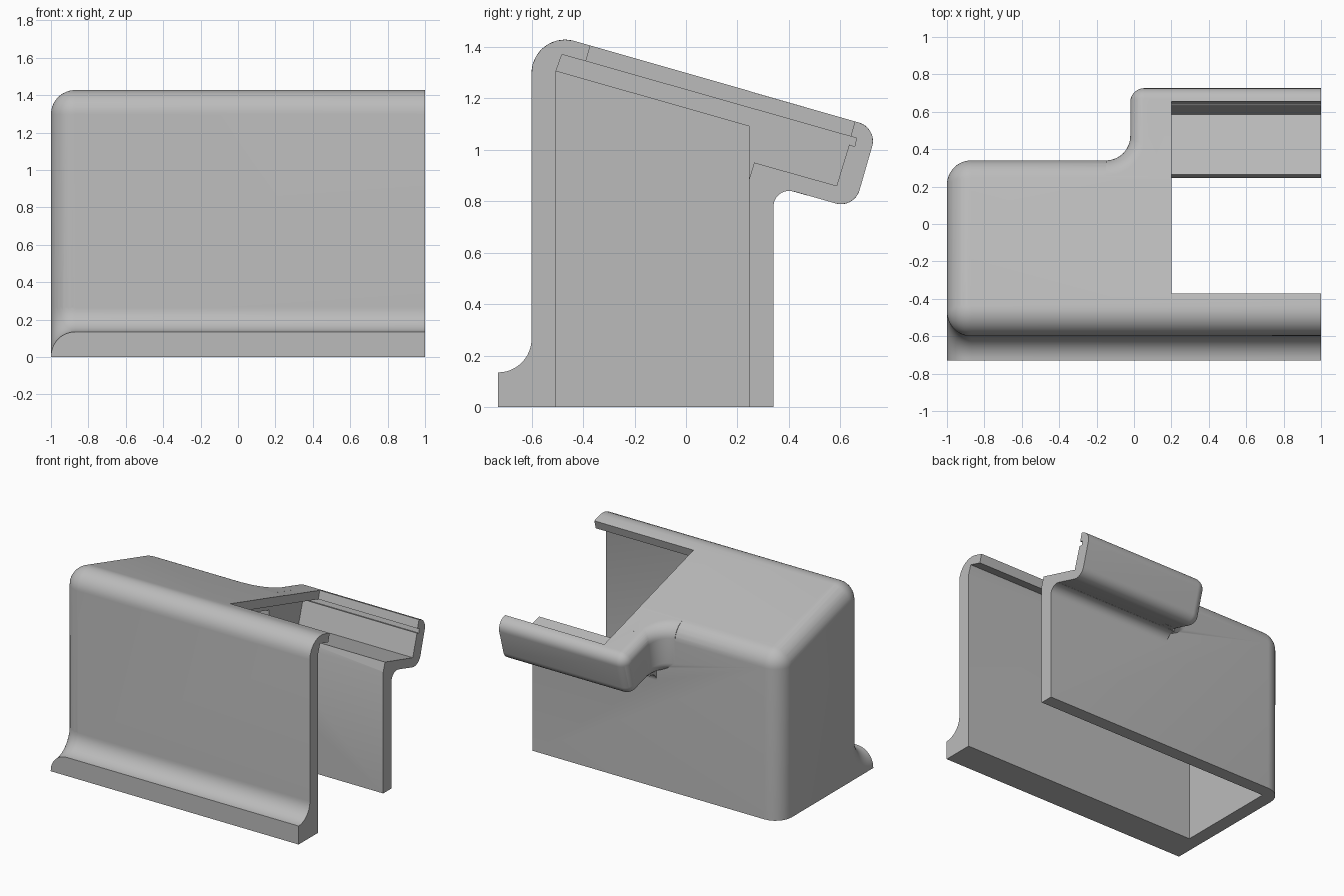
import bpy, bmesh
from math import sin, cos, pi, radians

if "Cube" in bpy.data.objects:
    bpy.data.objects.remove(bpy.data.objects["Cube"])

ARC = 12


def top_z(y):
    """Height of the sloping roof."""
    return 1.41 - 0.2855 * (y + 0.39)


def finish(name, bm):
    bmesh.ops.recalc_face_normals(bm, faces=bm.faces)
    mesh = bpy.data.meshes.new(name)
    bm.to_mesh(mesh)
    bm.free()
    obj = bpy.data.objects.new(name, mesh)
    bpy.context.collection.objects.link(obj)
    return obj


def loft(name, rings):
    """Skin a list of equal-length closed rings and cap both ends."""
    bm = bmesh.new()
    loops = [[bm.verts.new(p) for p in ring] for ring in rings]
    n = len(loops[0])
    for a, b in zip(loops, loops[1:]):
        for i in range(n):
            j = (i + 1) % n
            bm.faces.new((a[i], a[j], b[j], b[i]))
    bm.faces.new(loops[0])
    bm.faces.new(loops[-1])
    return finish(name, bm)


def prism(name, profile, x0, x1):
    return loft(name, [[(x, y, z) for y, z in profile] for x in (x0, x1)])


def arc(cu, cv, r, a0, a1):
    steps = [radians(a0 + (a1 - a0) * i / ARC) for i in range(ARC + 1)]
    return [(cu + r * cos(a), cv + r * sin(a)) for a in steps]


def hull(name, points):
    bm = bmesh.new()
    for p in points:
        bm.verts.new(p)
    bmesh.ops.remove_doubles(bm, verts=bm.verts, dist=0.0005)
    res = bmesh.ops.convex_hull(bm, input=bm.verts)
    loose = [v for v in bm.verts if not v.link_faces]
    bmesh.ops.delete(bm, geom=loose, context='VERTS')
    bmesh.ops.dissolve_limit(bm, angle_limit=0.002, verts=bm.verts, edges=bm.edges)
    return finish(name, bm)


def ball(x, y, z, r):
    n = 4 * ARC
    return [(x + r * sin(pi * i / (n // 2)) * cos(2 * pi * j / n),
             y + r * sin(pi * i / (n // 2)) * sin(2 * pi * j / n),
             z + r * cos(pi * i / (n // 2)))
            for i in range(n // 2 + 1) for j in range(n)]


def rim_yz(x, y, z, r):
    return [(x, y + u, z + v) for u, v in arc(0, 0, r, 0, 180) + arc(0, 0, r, 180, 360)]


def boolean(target, tool, operation):
    mod = target.modifiers.new(operation, 'BOOLEAN')
    mod.object = tool
    mod.operation = operation
    mod.solver = 'EXACT'
    bpy.context.view_layer.objects.active = target
    bpy.ops.object.modifier_apply(modifier=mod.name)
    bpy.data.objects.remove(tool)


# Main housing: rounded block with sloping roof
R = 0.13
drop = R * 1.04
points = []
for y in (-0.6 + R, 0.34 - R):
    z = top_z(y) - drop
    points += ball(-1 + R, y, z, R) + rim_yz(1, y, z, R)
    points += [(-1 + R + u, y + v, 0) for u, v in arc(0, 0, R, 90, 270)]
points += [(1, -0.6, 0), (1, 0.34, 0)]
housing = hull("housing", points)

# Rear overhang
r = 0.075
points = []
for y, z in ((0.651, 1.034), (0.602, 0.864)):
    for dy in (0, -0.45):
        yy, zz = y + dy, z - 0.2855 * dy - 0.0005
        points += ball(-0.02 + r, yy, zz, r) + rim_yz(1, yy, zz, r)
overhang = hull("overhang", points)

# Concave corner where the overhang leaves the rear wall
rings = []
er = 0.08
steps = [90 * i / 8 for i in range(9)]
layers = [(er * (1 - sin(radians(a))), er * (1 - cos(radians(a)))) for a in reversed(steps)]
layers += [(0.341 - d, o) for d, o in reversed(layers)]
for depth, inset in layers:
    plan = arc(-0.15, 0.47, 0.13 + inset, -90, 0)
    plan += [(0.12, 0.47), (0.12, 0.2), (-0.15, 0.2)]
    rings.append([(x, y, top_z(y) - depth - 0.001) for x, y in plan])
corner = loft("overhang_corner", rings)

# Fillet below the overhang
fillet = prism("overhang_fillet",
               [(0.3, 0.78)] + arc(0.4, 0.78, 0.06, 180, 74) + [(0.417, 0.86), (0.3, 0.92)],
               0.0, 1)

# Front foot, following the rounded housing corner at its closed end
rings = []
for i in range(ARC + 1):
    a = radians(90 * i / ARC)
    d = R * (1 - sin(a))
    x = -0.9995 + R * (1 - cos(a))
    prof = [(-0.73, 0)] + arc(-0.73, 0.265, R + d, -90, 0) + [(-0.45, 0.265), (-0.45, 0)]
    rings.append([(x, y, z) for y, z in prof])
rings.append([(1, y, z) for _, y, z in rings[-1]])
foot = loft("front_foot", rings)

for part in (overhang, corner, fillet, foot):
    boolean(housing, part, 'UNION')

# Hollow interior, open at the bottom and one end
boolean(housing, prism("interior_cutter",
                       [(-0.505, -0.1), (-0.505, 1.305), (0.245, 1.091), (0.245, -0.1)],
                       -0.9, 1.1), 'DIFFERENCE')

# Lid slot and rear pocket
boolean(housing, prism("pocket_cutter",
                       [(-0.505, 1.305), (-0.482, 1.37), (0.662, 1.045), (0.655, 1.013),
                        (0.634, 1.02), (0.585, 0.86), (0.265, 0.95), (0.245, 0.885),
                        (0.1, 0.885), (0.1, 1.132)],
                       0.08, 1.1), 'DIFFERENCE')

# Roof opening
boolean(housing, prism("roof_cutter",
                       [(-0.357, 1.455), (-0.398, 1.312), (0.629, 1.015), (0.672, 1.165)],
                       0.2, 1.1), 'DIFFERENCE')

# Material and shading
mat = bpy.data.materials.new("plain grey")
mat.use_nodes = True
grey = (0.5, 0.5, 0.5, 1)
mat.diffuse_color = grey
mat.node_tree.nodes["Principled BSDF"].inputs["Base Color"].default_value = grey
housing.data.materials.clear()
housing.data.materials.append(mat)
for poly in housing.data.polygons:
    poly.material_index = 0
bpy.ops.object.select_all(action='DESELECT')
housing.select_set(True)
bpy.context.view_layer.objects.active = housing
bpy.ops.object.shade_smooth_by_angle(angle=radians(30))
